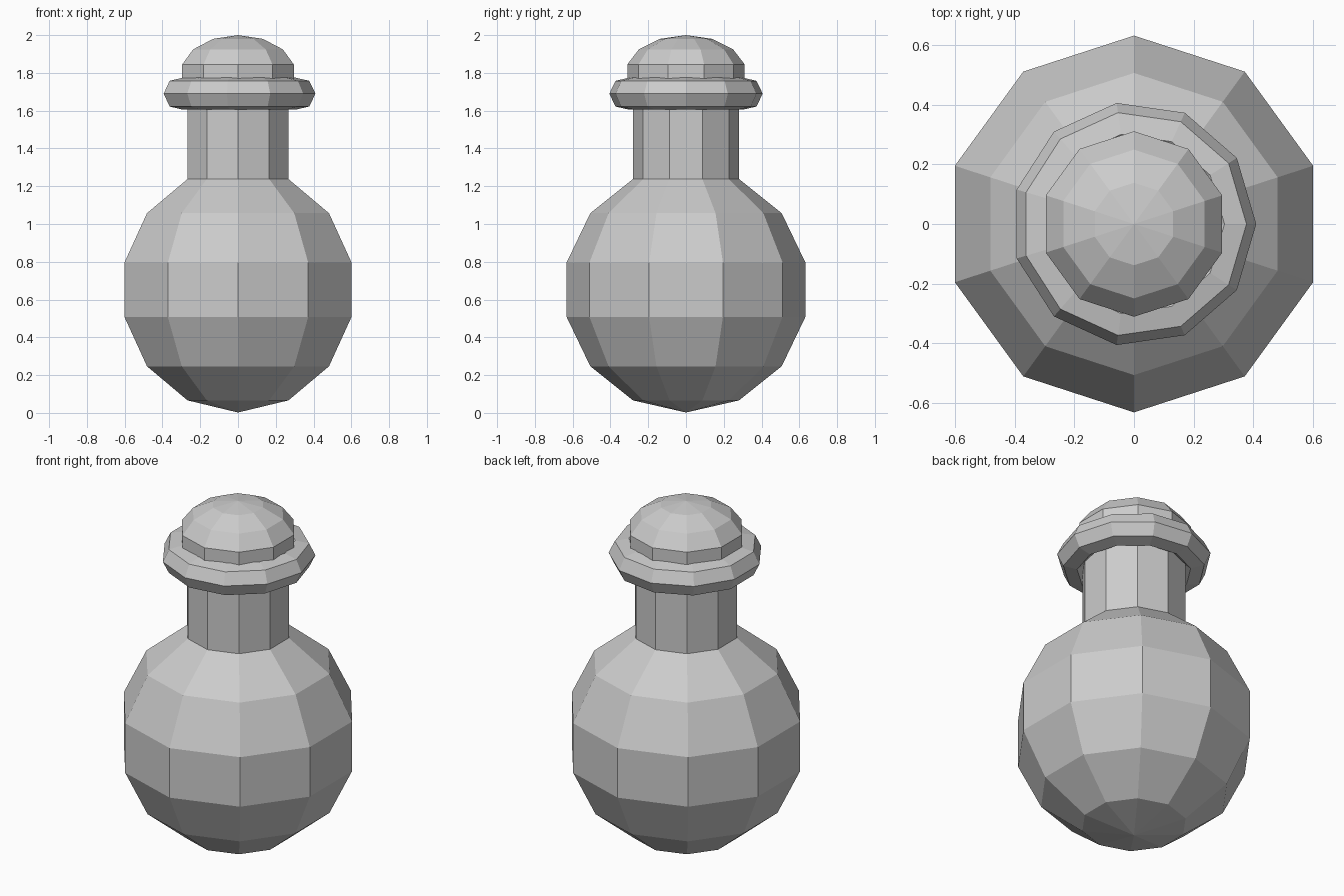
import bpy, bmesh
from math import sin, cos, pi

if "Cube" in bpy.data.objects:
    bpy.data.objects.remove(bpy.data.objects["Cube"])


def lathe(name, profile, sides, phase=0.0, closed=False):
    """Revolve (radius, z) points around z; radius 0 makes a pole."""
    bm = bmesh.new()
    rings = []
    for r, z in profile:
        if r < 1e-5:
            rings.append([bm.verts.new((0, 0, z))] * sides)
        else:
            rings.append([bm.verts.new((r * cos(phase + 2 * pi * i / sides),
                                        r * sin(phase + 2 * pi * i / sides), z))
                          for i in range(sides)])
    pairs = list(zip(rings, rings[1:]))
    if closed:
        pairs.append((rings[-1], rings[0]))
    for a, b in pairs:
        for i in range(sides):
            j = (i + 1) % sides
            bm.faces.new(dict.fromkeys((a[i], a[j], b[j], b[i])))
    bmesh.ops.recalc_face_normals(bm, faces=bm.faces)
    mesh = bpy.data.meshes.new(name)
    bm.to_mesh(mesh)
    bm.free()
    obj = bpy.data.objects.new(name, mesh)
    bpy.context.collection.objects.link(obj)
    return obj


def arc(radius, height, centre, steps):
    """Half-ellipse from bottom pole to top pole in 7 bands."""
    return [(radius * sin(pi * k / 7), centre - height * cos(pi * k / 7))
            for k in range(steps)]


# Round flask body with the top ring pulled up into the neck
lathe("flask_body", arc(0.648, 0.65, 0.652, 7) + [(0.281, 1.70)], 10, pi / 2)

# Seven-sided lip ring around the neck
lip = [(0.323 + 0.087 * cos(2 * pi * k / 7), 1.69 + 0.087 * sin(2 * pi * k / 7))
       for k in range(7)]
lathe("lip_ring", lip, 11, 0, closed=True)

# Flattened ball stopper sitting in the lip
lathe("stopper", arc(0.319, 0.2, 1.80, 8), 10, pi / 2)
